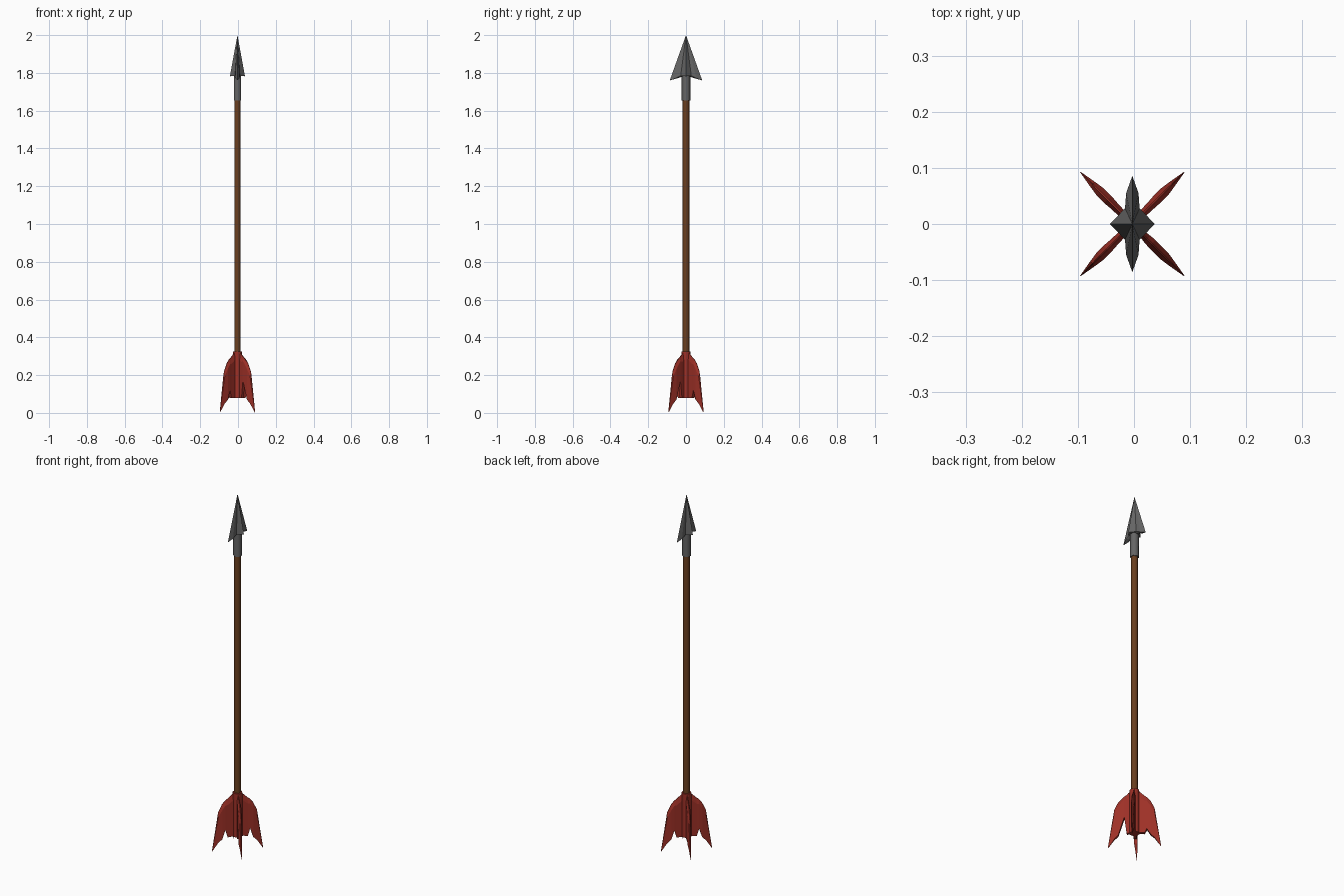
import bpy, bmesh, math

if "Cube" in bpy.data.objects:
    bpy.data.objects.remove(bpy.data.objects["Cube"])

OX, OY = -0.003, 0.0  # tiny offset of the arrow axis


def material(name, rgb):
    m = bpy.data.materials.new(name)
    m.diffuse_color = (*rgb, 1)
    m.use_nodes = True
    m.node_tree.nodes["Principled BSDF"].inputs["Base Color"].default_value = m.diffuse_color
    return m


wood = material("brown wood", (0.145, 0.05, 0.014))
steel = material("dark steel", (0.13, 0.13, 0.13))
red = material("red feather", (0.34, 0.03, 0.02))


def add_mesh(name, verts, faces, mat):
    me = bpy.data.meshes.new(name)
    me.from_pydata(verts, [], faces)
    me.materials.append(mat)
    # make the shell normals point outwards
    bm = bmesh.new()
    bm.from_mesh(me)
    bmesh.ops.recalc_face_normals(bm, faces=bm.faces)
    bm.to_mesh(me)
    bm.free()
    ob = bpy.data.objects.new(name, me)
    ob.location = (OX, OY, 0)
    bpy.context.collection.objects.link(ob)


def rod(name, r, z0, z1, sides, mat, turn=0.0):
    bpy.ops.mesh.primitive_cylinder_add(vertices=sides, radius=r, depth=z1 - z0,
                                        location=(OX, OY, (z0 + z1) / 2),
                                        rotation=(0, 0, turn))
    ob = bpy.context.object
    ob.name = name
    ob.data.materials.append(mat)
    bpy.ops.object.shade_smooth_by_angle(angle=math.radians(65))


# Shaft, metal socket, feather binding
rod("shaft", 0.0175, 0.09, 1.67, 6, wood)
rod("head_socket", 0.0225, 1.655, 1.79, 6, steel)
rod("feather_binding", 0.025, 0.08, 0.325, 8, red, math.pi / 8)

# Arrow head: ridged outline drawn up to a point, with swept barbs
quarter = [(0.04, 0, 1.782), (0.013, 0.028, 1.785), (0.011, 0.055, 1.772), (0, 0.086, 1.76)]
ring = quarter + [(-x, y, z) for x, y, z in quarter[2::-1]]
ring += [(-x, -y, z) for x, y, z in ring[1:-1]]
n = len(ring)
verts = ring + [(0, 0, 2.0), (0, 0, 1.785)]
faces = [(i, (i + 1) % n, n) for i in range(n)]
faces += [((i + 1) % n, i, n + 1) for i in range(n)]
add_mesh("arrow_head", verts, faces, steel)


# Feather vane: columns of (radius, top, bottom, half thickness), ragged below
def vane(name, angle, notch_r, notch_z):
    cols = [(0.012, 0.325, 0.08, 0.006), (0.030, 0.312, 0.08, 0.007),
            (notch_r - 0.012, 0.330 - 0.75 * (notch_r - 0.012), 0.078, 0.008),
            (notch_r, 0.330 - 0.75 * notch_r, notch_z, 0.009),
            (0.080, 0.262, 0.070, 0.009), (0.100, 0.220, 0.050, 0.006),
            (0.131, 0.012, 0.002, 0.0006)]
    c, s = math.cos(angle), math.sin(angle)
    verts, faces = [], []
    for r, top, bot, t in cols:
        edge = t * 0.15
        low = top * 0.85 + bot * 0.15
        for off, z in ((edge, top), (t, low), (t, bot),
                       (-t, bot), (-t, low), (-edge, top)):
            verts.append((r * c - off * s, r * s + off * c, z))
    for k in range(len(cols) - 1):
        for j in range(6):
            a, b = k * 6 + j, k * 6 + (j + 1) % 6
            faces.append((b, a, a + 6, b + 6))
    m = len(verts)
    faces += [tuple(range(6)), tuple(range(m - 1, m - 7, -1))]
    add_mesh(name, verts, faces, red)


for i, (nr, nz) in enumerate([(0.064, 0.12), (0.062, 0.10), (0.064, 0.12), (0.05, 0.17)]):
    vane(f"feather_vane_{i + 1}", math.radians(45 + 90 * i), nr, nz)
